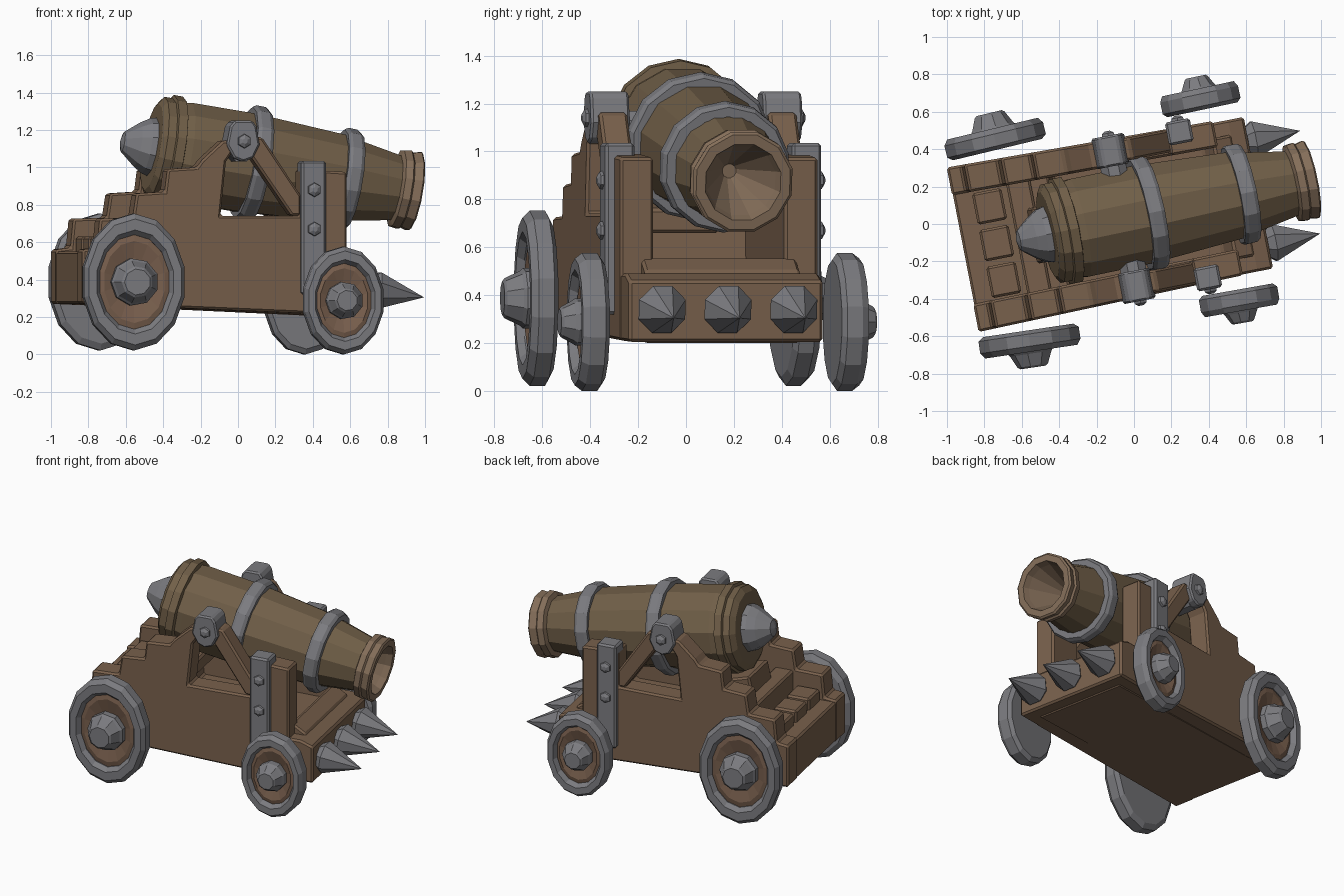
import bpy, bmesh, math
from mathutils import Matrix

if "Cube" in bpy.data.objects:
    bpy.data.objects.remove(bpy.data.objects["Cube"])

# The whole gun is turned 11 degrees on its base
PLACE = Matrix.Translation((-0.008, 0.039, 0)) @ Matrix.Rotation(math.radians(11), 4, 'Z')


def material(name, rgb):
    m = bpy.data.materials.new(name)
    m.diffuse_color = (*rgb, 1)
    m.use_nodes = True
    m.node_tree.nodes["Principled BSDF"].inputs["Base Color"].default_value = m.diffuse_color
    return m


WOOD = material("wood", (0.19, 0.118, 0.072))
BRONZE = material("bronze", (0.165, 0.115, 0.065))
LIP = material("pale_bronze", (0.23, 0.155, 0.10))
DISC = material("wheel_wood", (0.19, 0.115, 0.075))
IRON = material("iron", (0.20, 0.20, 0.215))


def finish(name, bm, mat, matrix=Matrix(), bevel=0):
    bmesh.ops.remove_doubles(bm, verts=bm.verts, dist=0.0005)
    bmesh.ops.recalc_face_normals(bm, faces=bm.faces)
    mesh = bpy.data.meshes.new(name)
    bm.to_mesh(mesh)
    bm.free()
    mesh.transform(PLACE @ matrix)
    mesh.materials.append(mat)
    ob = bpy.data.objects.new(name, mesh)
    bpy.context.collection.objects.link(ob)
    if bevel:
        b = ob.modifiers.new("bevel", 'BEVEL')
        b.width, b.segments = bevel, 1
        b.limit_method, b.angle_limit = 'ANGLE', math.radians(40)
    return ob


def prism(name, profile, v0, v1, mat=WOOD, bevel=0.012, taper=0):
    """Extrude an (x, z) profile from y=v0 to y=v1; taper narrows it to the front."""
    bm = bmesh.new()
    sides = [[bm.verts.new((u, v * (1 - taper * u), z)) for u, z in profile] for v in (v0, v1)]
    bm.faces.new(sides[0])
    bm.faces.new(sides[1])
    n = len(profile)
    for i in range(n):
        j = (i + 1) % n
        bm.faces.new((sides[0][i], sides[0][j], sides[1][j], sides[1][i]))
    return finish(name, bm, mat, bevel=bevel)


def box(name, u0, u1, v0, v1, z0, z1, mat=WOOD, bevel=0.012):
    return prism(name, [(u0, z0), (u1, z0), (u1, z1), (u0, z1)], v0, v1, mat, bevel)


def lathe(name, profile, n, mat, matrix, sy=1, sz=1):
    """Spin an (x, radius) profile about x; sy and sz squash the circle."""
    bm = bmesh.new()
    rings = []
    for s, r in profile:
        rings.append([bm.verts.new((s, r * sy * math.cos(2 * math.pi * (k + .5) / n),
                                    r * sz * math.sin(2 * math.pi * (k + .5) / n))) for k in range(n)])
    for a, b in zip(rings, rings[1:]):
        for k in range(n):
            j = (k + 1) % n
            bm.faces.new((a[k], a[j], b[j], b[k]))
    return finish(name, bm, mat, matrix)


# Barrel, tilted down toward the muzzle, its bore a deep cone
AXIS = (Matrix.Translation((0, 0, 1.033)) @ Matrix.Rotation(math.radians(.8), 4, 'Z')
        @ Matrix.Rotation(math.radians(9.4), 4, 'Y'))
lathe("barrel", [(-.44, 0), (-.44, .25), (-.3, .275), (.05, .275), (.55, .243), (.62, .228),
                 (.89, .178)], 12, BRONZE, AXIS)
lathe("breech_ring", [(-.47, .14), (-.47, .235), (-.445, .275), (-.40, .275), (-.395, .293),
                      (-.345, .293), (-.335, .25)], 14, BRONZE, AXIS)
lathe("breech_knob", [(-.645, 0), (-.63, .055), (-.55, .12), (-.50, .15), (-.46, .16), (-.44, 0)],
      10, IRON, AXIS)
lathe("muzzle_lip", [(.87, .17), (.885, .212), (.925, .218), (.935, .206), (.98, .218), (.99, .206),
                     (.99, .165), (.95, .15), (.70, .03), (.70, 0)], 12, LIP, AXIS)
for name, s, r in (("middle_band", .085, .277), ("front_band", .6, .240)):
    lathe(name, [(s - .045, r - .02), (s - .045, r + .024), (s - .025, r + .036),
                 (s + .025, r + .034), (s + .045, r + .02), (s + .045, r - .02)], 14, IRON, AXIS)

# Carriage bed, front beam and stacked blocks behind
prism("bed", [(.6, .2), (.6, .50), (.5, .56), (.44, .47), (-.38, .47), (-.40, .68), (-.52, .68),
              (-.55, .58), (-.78, .55), (-.92, .55), (-.92, .27)], -.33, .33)
prism("front_beam", [(.685, .205), (.685, .46), (.6, .49), (.49, .49), (.49, .21)], -.415, .41)
prism("elevating_wedge", [(-.56, .66), (-.25, .66), (-.25, .76), (-.52, .84)], -.15, .15)
for i in range(3):
    v = (i - 1) * .2
    box(f"rear_block_{i}", -.82, -.66, v - .085, v + .085, .5, .63)
box("rear_cross_beam", -.63, -.50, -.32, .32, .5, .72)

# Spikes on the front beam
for i in range(3):
    lathe(f"front_spike_{i}", [(.66, .07), (.685, .085), (.715, .107), (.97, 0)], 8, IRON,
          Matrix.Translation((0, (i - 1) * .28, .345)) @ Matrix.Translation((.68, 0, 0))
          @ Matrix.Rotation(math.radians(8), 4, 'Y') @ Matrix.Translation((-.68, 0, 0)))

WALL = [(.52, .21), (.52, .975), (.265, .99), (.265, .74), (-.17, .74), (-.14, 1.03), (-.05, 1.16),
        (-.16, 1.14), (-.27, 1.04), (-.30, 1.0), (-.46, .99), (-.475, .87), (-.63, .86),
        (-.65, .73), (-.83, .725), (-.845, .57), (-.925, .56), (-.925, .27)]
BRACE = [(-.09, 1.12), (-.05, 1.17), (.06, 1.16), (.27, .85), (.27, .74), (.22, .74), (-.01, 1.07)]
STRAP = [(-.12, 1.22), (-.095, 1.25), (0, 1.25), (.022, 1.22), (.04, 1.12), (.005, 1.05),
         (-.05, 1.03), (-.10, 1.05), (-.14, 1.12)]

for side, tag in ((-1, "right"), (1, "left")):
    out = Matrix.Rotation(side * math.pi / 2, 4, 'Z')

    # Stepped side wall with a diagonal brace over the opening
    prism(tag + "_side_wall", WALL, side * .285, side * .43, taper=.045)
    prism(tag + "_side_brace", BRACE, side * .30, side * .42)

    # Trunnion, its clamp, and the post plate
    lathe(tag + "_trunnion", [(.2, 0), (.2, .075), (.40, .075), (.40, 0)], 8, IRON,
          Matrix.Translation((-.05, 0, 1.10)) @ out)
    prism(tag + "_trunnion_clamp", STRAP, side * .285, side * .45, IRON, .01)
    box(tag + "_post_plate", .265, .40, side * .41, side * .46, .32, 1.035, IRON)
    box(tag + "_post_cap", .265, .40, side * .335, side * .46, .96, 1.035, IRON)

    # Bolts
    for i, (u, z, v) in enumerate(((-.045, 1.14, .445), (.335, .88, .455), (.335, .67, .455))):
        lathe(f"{tag}_bolt_{i}", [(v, .04), (v + .018, .036), (v + .03, .015), (v + .03, 0)], 6, IRON,
              Matrix.Translation((u, 0, z)) @ out)

    # Wheels: oval rim, recessed disc and hub, slightly splayed
    for end, u, z, a, b, hub, tip, yaw in (
            ("rear", -.655 + side * .012, .387, .278, .366, .128, .69, 2.5),
            ("front", .475, .288, .218, .288, .1, .67, 1)):
        at = (Matrix.Translation((u, side * .55, z)) @ Matrix.Rotation(math.radians(side * yaw), 4, 'Z')
              @ Matrix.Translation((0, -side * .55, 0)) @ out)
        name = f"{tag}_{end}_wheel"
        lathe(name + "_rim", [(.49, 0), (.49, .9), (.51, 1), (.575, 1), (.605, .92), (.605, .76),
                              (.575, .69), (.54, .69)], 14, IRON, at, a, b)
        lathe(name + "_disc", [(.50, .74), (.565, .74), (.575, .6), (.555, .35), (.555, 0)],
              14, DISC, at, a, b)
        lathe(name + "_hub", [(.54, hub), (.60, hub), (.615, hub * .9), (tip - .01, hub * .66),
                              (tip, hub * .55), (tip, 0)], 9, IRON, at)
